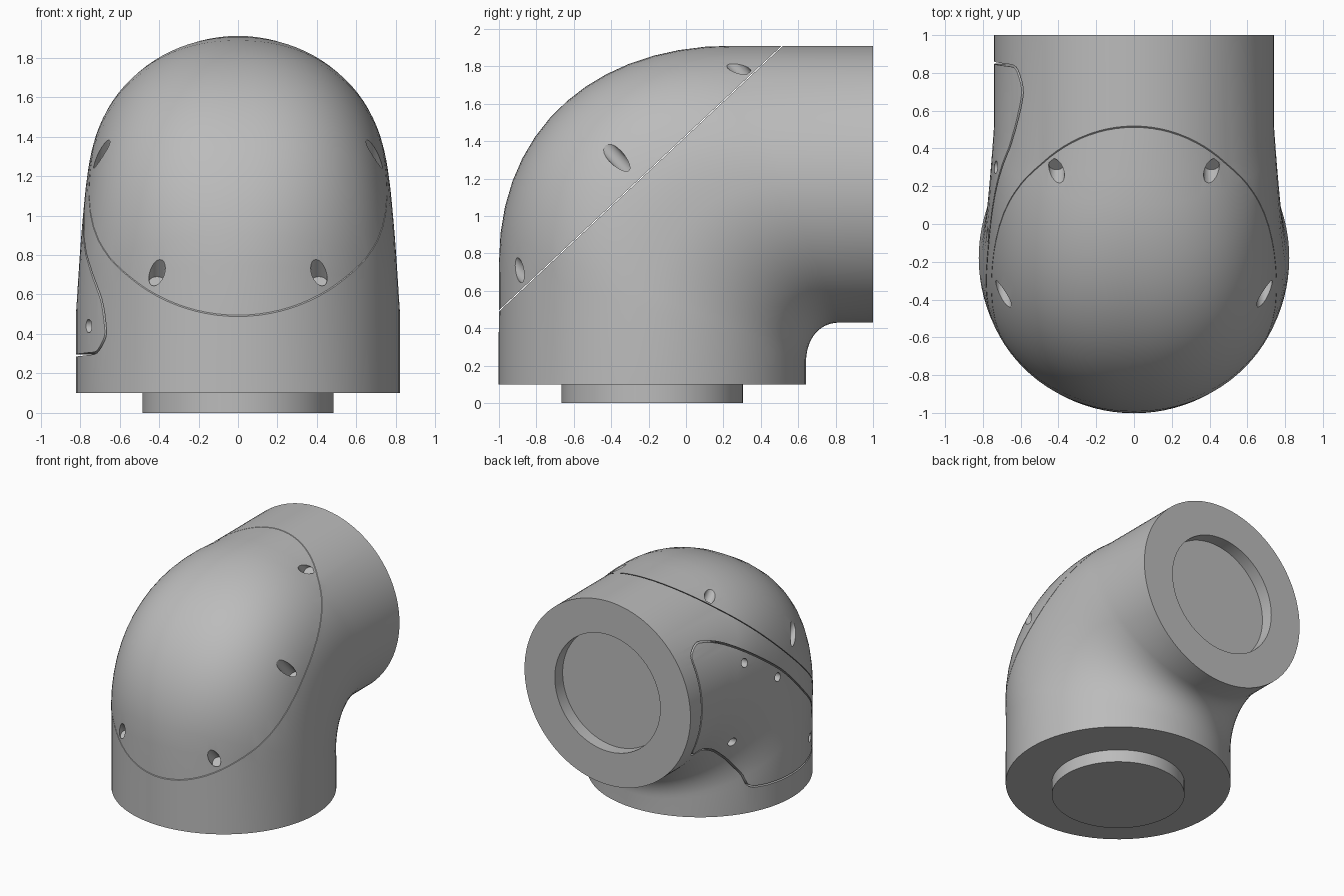
import bpy, bmesh, math
from mathutils import Vector, Matrix

if "Cube" in bpy.data.objects:
    bpy.data.objects.remove(bpy.data.objects["Cube"])

SIDES = 96
BEND_STEPS = 14
SEAM_POINT = Vector((0, -0.24, 1.2))
SEAM_NORMAL = Vector((0, -0.683, 0.73)).normalized()

grey = bpy.data.materials.new("housing_grey")
grey.use_nodes = True
grey.diffuse_color = (0.5, 0.5, 0.5, 1)
grey.node_tree.nodes["Principled BSDF"].inputs["Base Color"].default_value = (0.5, 0.5, 0.5, 1)


def make_object(name, bm):
    bmesh.ops.recalc_face_normals(bm, faces=bm.faces[:])
    mesh = bpy.data.meshes.new(name)
    bm.to_mesh(mesh)
    bm.free()
    mesh.materials.append(grey)
    obj = bpy.data.objects.new(name, mesh)
    bpy.context.collection.objects.link(obj)
    return obj


def bezier(p, t):
    s = 1 - t
    weights = (s**3, 3 * s * s * t, 3 * s * t * t, t**3)
    return sum((Vector(q) * w for q, w in zip(p, weights)), Vector((0, 0)))


def ring(bm, outer, inner, width, power=2.0):
    """Closed section through an outer and inner (y, z) point, widened in x."""
    mid, half = (outer + inner) / 2, (outer - inner) / 2
    verts = []
    for i in range(SIDES):
        a = math.tau * i / SIDES
        c, s = math.cos(a), math.sin(a)
        e = 2 / power if c > 0 else 1
        c = math.copysign(abs(c) ** e, c)
        s = math.copysign(abs(s) ** e, s)
        p = mid + half * c
        verts.append(bm.verts.new((width * s, p.x, p.y)))
    return verts


def elbow_solid():
    """Boss, base, bend, outlet and recess lofted as one closed solid."""
    bm = bmesh.new()
    low = lambda r, z: ring(bm, Vector((-0.18 - r, z)), Vector((-0.18 + r, z)), r)
    back = lambda r, y: ring(bm, Vector((y, 1.17 + r)), Vector((y, 1.17 - r)), r)
    rings = [low(0.485, 0), low(0.485, 0.1), low(0.822, 0.1)]
    outer = ((-1, 0.75), (-1, 1.5), (-0.45, 1.915), (0.25, 1.91))
    inner = ((0.642, 0.22), (0.642, 0.34), (0.71, 0.43), (0.82, 0.43))
    for i in range(BEND_STEPS + 1):
        t = i / BEND_STEPS
        rings.append(ring(bm, bezier(outer, t), bezier(inner, t),
                          0.822 - 0.082 * t, 2 + 0.4 * math.sin(math.pi * t)))
    rings += [back(0.74, 1), back(0.47, 1), back(0.47, 0.9)]
    for a, b in zip(rings, rings[1:]):
        for i in range(SIDES):
            j = (i + 1) % SIDES
            bm.faces.new((a[i], a[j], b[j], b[i]))
    bm.faces.new(rings[0])
    bm.faces.new(rings[-1])
    return bm


def half_of_elbow(name, offset, keep_cover):
    bm = elbow_solid()
    bmesh.ops.bisect_plane(bm, geom=bm.verts[:] + bm.edges[:] + bm.faces[:],
                           plane_co=SEAM_POINT + SEAM_NORMAL * offset, plane_no=SEAM_NORMAL,
                           clear_inner=keep_cover, clear_outer=not keep_cover)
    bmesh.ops.holes_fill(bm, edges=[e for e in bm.edges if e.is_boundary], sides=0)
    return make_object(name, bm)


def add_drill(bm, start, axis, radius, length):
    turn = Vector((0, 0, 1)).rotation_difference(axis).to_matrix().to_4x4()
    bmesh.ops.create_cone(bm, cap_ends=True, segments=20, radius1=radius, radius2=radius,
                          depth=length,
                          matrix=Matrix.Translation(start + axis * length / 2) @ turn)


def cut(obj, bm):
    cutter = make_object("cutter", bm)
    cutter.hide_render = True
    mod = obj.modifiers.new("cut", "BOOLEAN")
    mod.operation, mod.solver, mod.object = "DIFFERENCE", "EXACT", cutter
    bpy.context.view_layer.objects.active = obj
    bpy.ops.object.modifier_apply(modifier=mod.name)
    bpy.data.objects.remove(cutter)


def smooth_closed(points, steps=5):
    """Rounded closed path through the points."""
    out, n = [], len(points)
    for i in range(n):
        a, b, c, d = (Vector(points[(i + k) % n]) for k in (-1, 0, 1, 2))
        k = min(1, (c - b).length * 4) * 0.12
        u, v = (c - a).normalized() * k, (d - b).normalized() * k
        out += [bezier((b, b + u, c - v, c), s / steps) for s in range(steps)]
    return out


body = half_of_elbow("elbow_body", 0, False)
cover = half_of_elbow("front_cover", 0.005, True)

# Screw holes in the cover, square to its seam
bm = bmesh.new()
for x, y, z in ((0.41, -0.89, 0.71), (0.69, -0.36, 1.3), (0.41, 0.28, 1.79)):
    for side in (1, -1):
        p = Vector((side * x, y, z))
        height = (p - SEAM_POINT).dot(SEAM_NORMAL)
        add_drill(bm, p - SEAM_NORMAL * (height - 0.02), SEAM_NORMAL, 0.042, 0.6)
cut(cover, bm)

# Thin groove around the side access panel
outline = [(0.84, 0.81), (0.84, 1.5), (0.79, 1.59), (0.62, 1.6), (0.33, 1.46), (-0.1, 1.15),
           (-0.39, 0.86), (-0.57, 0.66), (-0.65, 0.45), (-0.62, 0.34), (-0.52, 0.3),
           (0.18, 0.3), (0.29, 0.45), (0.45, 0.63), (0.63, 0.74)]
path = smooth_closed(outline)
bm = bmesh.new()
loops = []
for i, p in enumerate(path):
    d = (path[(i + 1) % len(path)] - path[i - 1]).normalized()
    n = Vector((-d.y, d.x)) * 0.006
    loops.append([bm.verts.new((x, q.x, q.y))
                  for x, q in ((-1, p + n), (-1, p - n), (-0.45, p - n), (-0.45, p + n))])
for i, a in enumerate(loops):
    b = loops[(i + 1) % len(loops)]
    for k in range(4):
        m = (k + 1) % 4
        bm.faces.new((a[k], a[m], b[m], b[k]))
cut(body, bm)

# Screw holes in the access panel
bm = bmesh.new()
for x, y, z in ((-0.66, 0.3, 1.34), (-0.72, -0.06, 1.1), (-0.6, 0.38, 0.72), (-0.7, -0.5, 0.44)):
    add_drill(bm, Vector((x, y, z)), Vector((-1, 0, 0)), 0.034, 0.5)
cut(body, bm)

# Smooth curved walls, keep rims crisp
for obj in (body, cover):
    bpy.ops.object.select_all(action="DESELECT")
    obj.select_set(True)
    bpy.context.view_layer.objects.active = obj
    bpy.ops.object.shade_smooth_by_angle(angle=math.radians(30))
